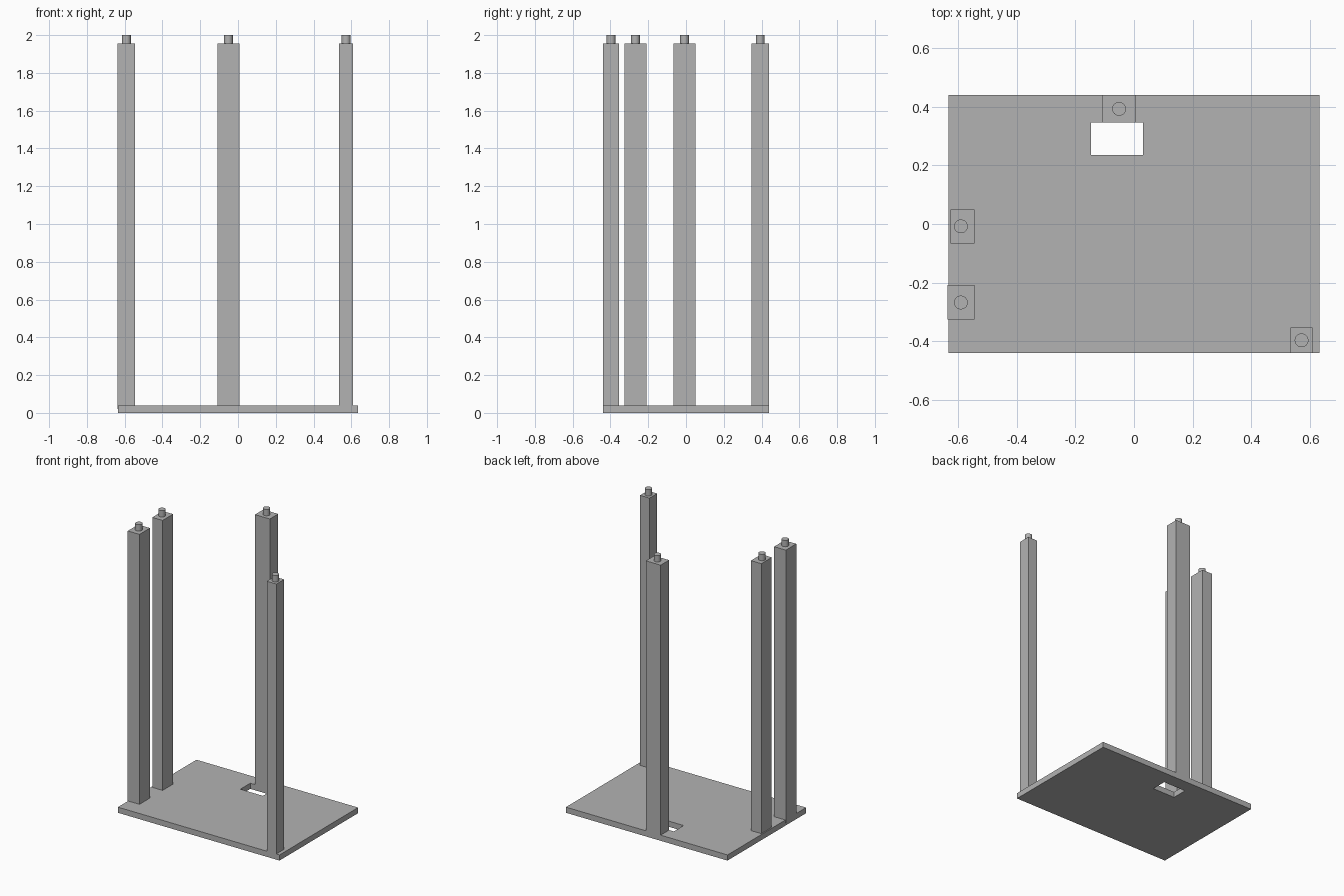
import bpy

cube = bpy.data.objects.get("Cube")
if cube:
    bpy.data.objects.remove(cube, do_unlink=True)

grey = bpy.data.materials.new("plain_grey")
grey.use_nodes = True
colour = (0.45, 0.45, 0.45, 1)
grey.diffuse_color = colour
grey.node_tree.nodes["Principled BSDF"].inputs["Base Color"].default_value = colour

PLATE_TOP, SOCKET_Z, POST_TOP, PEG_TOP = 0.04, 0.02, 1.955, 2.0
PEG_RADIUS = 0.0235


def box(name, x, y, z):
    """Box spanning the given (low, high) pairs."""
    spans = (x, y, z)
    bpy.ops.mesh.primitive_cube_add(size=1, location=[sum(s) / 2 for s in spans])
    ob = bpy.context.object
    ob.name = name
    ob.scale = [s[1] - s[0] for s in spans]
    bpy.ops.object.transform_apply(location=False, rotation=False, scale=True)
    ob.data.materials.append(grey)
    return ob


def peg(name, x, y):
    """Round pin standing on top of a post."""
    bpy.ops.mesh.primitive_cylinder_add(
        vertices=32, radius=PEG_RADIUS, depth=PEG_TOP - POST_TOP,
        location=(x, y, (POST_TOP + PEG_TOP) / 2))
    ob = bpy.context.object
    ob.name = name
    ob.data.materials.append(grey)
    bpy.ops.object.shade_smooth_by_angle()


# Base plate with a rectangular slot through it
plate = box("base_plate", (-0.634, 0.634), (-0.44, 0.44), (0, PLATE_TOP))
cutter = box("slot_cutter", (-0.146, 0.031), (0.235, 0.346), (-0.1, 0.1))
cutter.hide_render = True
cutter.hide_viewport = True
cutter.display_type = 'WIRE'
slot = plate.modifiers.new("slot", 'BOOLEAN')
slot.operation = 'DIFFERENCE'
slot.solver = 'EXACT'
slot.object = cutter

# Posts: x span, y span and peg centre
posts = {
    "back": ((-0.109, 0.007), (0.346, 0.44), (-0.051, 0.393)),
    "right_middle": ((-0.626, -0.545), (-0.067, 0.05), (-0.591, -0.008)),
    "right_front": ((-0.637, -0.545), (-0.326, -0.209), (-0.591, -0.268)),
    "left_front": ((0.534, 0.609), (-0.44, -0.354), (0.572, -0.397)),
}
for name, (x, y, centre) in posts.items():
    box(name + "_post", x, y, (SOCKET_Z, POST_TOP))
    peg(name + "_peg", *centre)
